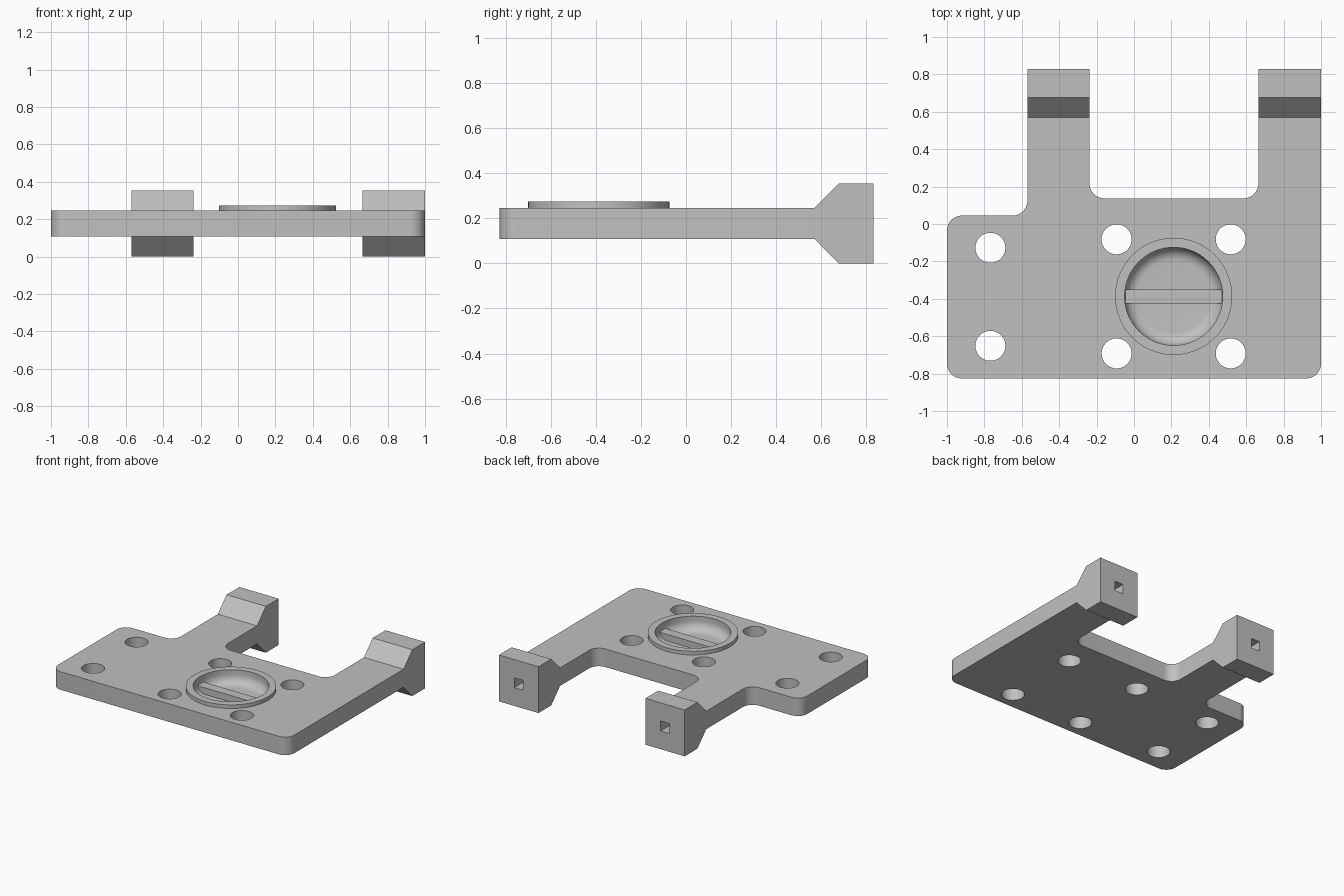
import bpy, bmesh, math
from mathutils import Vector, Matrix

if "Cube" in bpy.data.objects:
    bpy.data.objects.remove(bpy.data.objects["Cube"], do_unlink=True)

GREY = (0.53, 0.53, 0.53, 1)
mat = bpy.data.materials.new("plain grey")
mat.use_nodes = True
mat.diffuse_color = GREY
mat.node_tree.nodes["Principled BSDF"].inputs["Base Color"].default_value = GREY

BOTTOM, TOP, BLOCK_H = 0.108, 0.246, 0.354
MID = (BOTTOM + TOP) / 2
COVER = Vector((0.212, -0.387, 0))


def make(name, bm):
    bmesh.ops.recalc_face_normals(bm, faces=bm.faces)
    mesh = bpy.data.meshes.new(name)
    bm.to_mesh(mesh)
    bm.free()
    obj = bpy.data.objects.new(name, mesh)
    bpy.context.collection.objects.link(obj)
    mesh.materials.append(mat)
    return obj


def smooth(obj):
    bpy.ops.object.select_all(action='DESELECT')
    obj.select_set(True)
    bpy.context.view_layer.objects.active = obj
    bpy.ops.object.shade_smooth_by_angle(angle=math.radians(30))


def rounded(corners, steps=10):
    """Outline with a rounded corner for every (x, y, radius)."""
    pts = []
    for i, (x, y, r) in enumerate(corners):
        p = Vector((x, y))
        a = (Vector(corners[i - 1][:2]) - p).normalized()
        b = (Vector(corners[(i + 1) % len(corners)][:2]) - p).normalized()
        if r == 0:
            pts.append(p)
            continue
        centre = p + (a + b) * r
        for k in range(steps + 1):
            t = math.pi / 2 * k / steps
            pts.append(centre - b * r * math.cos(t) - a * r * math.sin(t))
    return pts


def box(bm, size, centre):
    bmesh.ops.create_cube(bm, size=1, matrix=Matrix.Translation(centre) @ Matrix.Diagonal((*size, 1)))


def cylinder(bm, r, depth, centre):
    bmesh.ops.create_cone(bm, cap_ends=True, segments=64, radius1=r, radius2=r,
                          depth=depth, matrix=Matrix.Translation(centre))


# Base plate with two arms
R = 0.08
ARM = 0.57
outline = rounded([(-1, -0.826, R), (1, -0.826, R), (1, ARM, 0), (0.665, ARM, 0),
                   (0.665, 0.137, R), (-0.238, 0.137, R), (-0.238, ARM, 0),
                   (-0.57, ARM, 0), (-0.57, 0.045, R), (-1, 0.045, R)])
bm = bmesh.new()
base = bm.faces.new([bm.verts.new((p.x, p.y, BOTTOM)) for p in outline])
ext = bmesh.ops.extrude_face_region(bm, geom=[base])
bmesh.ops.translate(bm, vec=(0, 0, TOP - BOTTOM),
                    verts=[v for v in ext["geom"] if isinstance(v, bmesh.types.BMVert)])
bmesh.ops.recalc_face_normals(bm, faces=bm.faces)

# Arm ends flare out into taller blocks
ends = [f for f in bm.faces if all(abs(v.co.y - ARM) < 1e-4 for v in f.verts)]
for y in (0.676, 0.83):
    grown = []
    for face in ends:
        new = bmesh.ops.extrude_discrete_faces(bm, faces=[face])["faces"][0]
        for v in new.verts:
            v.co.y = y
            v.co.z = BLOCK_H if v.co.z > MID else 0
        grown.append(new)
    ends = grown
plate = make("base_plate", bm)

# Screw holes, square sockets and the cover pocket are cut out together
bm = bmesh.new()
for x, y in [(-0.768, -0.127), (-0.768, -0.651)] + [
        (0.212 + sx * 0.305, -0.387 + sy * 0.305) for sx in (-1, 1) for sy in (-1, 1)]:
    cylinder(bm, 0.08, 0.4, (x, y, MID))
for x in (-0.404, 0.8325):
    box(bm, (0.075, 0.4, 0.075), (x, 0.83, MID))
cylinder(bm, 0.3, 0.2, COVER + Vector((0, 0, 0.255)))
cutter = make("cutter", bm)
cutter.hide_render = True
mod = plate.modifiers.new("cuts", 'BOOLEAN')
mod.operation, mod.solver, mod.object = 'DIFFERENCE', 'EXACT', cutter
bpy.context.view_layer.objects.active = plate
plate.select_set(True)
bpy.ops.object.modifier_apply(modifier="cuts")
bpy.data.objects.remove(cutter, do_unlink=True)
smooth(plate)

# Round cover with a dished recess
RIM, WELL, FLOOR, FILLET = 0.313, 0.262, 0.17, 0.07
profile = [(0, 0.15), (RIM, 0.15), (RIM, 0.274), (WELL, 0.274)]
for k in range(9):
    t = math.pi / 2 * k / 8
    profile.append((WELL - FILLET + FILLET * math.cos(t), FLOOR + FILLET - FILLET * math.sin(t)))
profile.append((0, FLOOR))
bm = bmesh.new()
verts = [bm.verts.new((r, 0, z)) for r, z in profile]
edges = [bm.edges.new(pair) for pair in zip(verts, verts[1:])]
bmesh.ops.spin(bm, geom=verts + edges, cent=(0, 0, 0), axis=(0, 0, 1),
               angle=math.tau, steps=96, use_merge=True)
bmesh.ops.remove_doubles(bm, verts=bm.verts, dist=1e-5)
cover = make("round_cover", bm)
cover.location = COVER
smooth(cover)

# Grip bar across the recess
bm = bmesh.new()
box(bm, (2 * WELL, 0.074, 0.06), COVER + Vector((0, 0, 0.19)))
make("grip_bar", bm)
